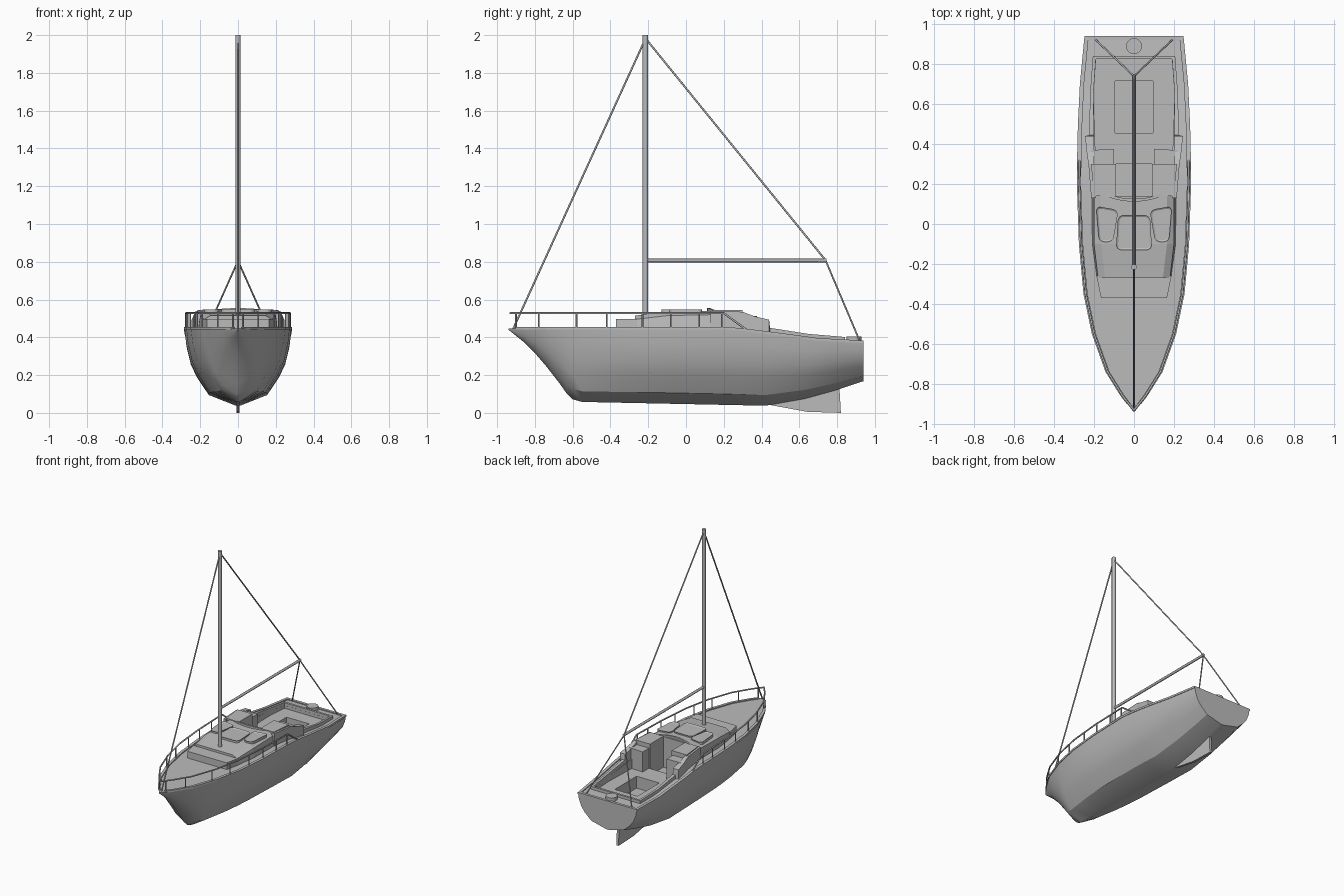
import bpy, bmesh, math
from mathutils import Vector

if "Cube" in bpy.data.objects:
    bpy.data.objects.remove(bpy.data.objects["Cube"], do_unlink=True)

grey = bpy.data.materials.new("plain grey")
grey.use_nodes = True
grey.diffuse_color = (0.5, 0.5, 0.5, 1)
grey.node_tree.nodes["Principled BSDF"].inputs["Base Color"].default_value = (0.5, 0.5, 0.5, 1)


def finish(bm, name, smooth=None):
    bmesh.ops.recalc_face_normals(bm, faces=bm.faces)
    mesh = bpy.data.meshes.new(name)
    bm.to_mesh(mesh)
    bm.free()
    mesh.materials.append(grey)
    ob = bpy.data.objects.new(name, mesh)
    bpy.context.collection.objects.link(ob)
    if smooth:
        select(ob)
        bpy.ops.object.shade_smooth_by_angle(angle=math.radians(smooth))
    return ob


def select(ob):
    bpy.ops.object.select_all(action='DESELECT')
    ob.select_set(True)
    bpy.context.view_layer.objects.active = ob


def loft(name, rings, smooth=None):
    """Skin closed rings of equal length and cap both ends."""
    bm = bmesh.new()
    rows = [[bm.verts.new(p) for p in ring] for ring in rings]
    n = len(rows[0])
    for a, b in zip(rows, rows[1:]):
        for i in range(n):
            j = (i + 1) % n
            bm.faces.new((a[i], a[j], b[j], b[i]))
    bm.faces.new(rows[0])
    bm.faces.new(rows[-1])
    return finish(bm, name, smooth)


def prism(name, outline, z0, z1):
    return loft(name, [[(x, y, z) for x, y in outline] for z in (z0, z1)])


def mirrored(half):
    return half + [(-x, y) for x, y in reversed(half)]


def box(name, x0, x1, y0, y1, z0, z1):
    return prism(name, [(x0, y0), (x1, y0), (x1, y1), (x0, y1)], z0, z1)


def tube(name, points, r):
    cu = bpy.data.curves.new(name, 'CURVE')
    cu.dimensions = '3D'
    cu.bevel_depth = r
    cu.bevel_resolution = 2
    cu.use_fill_caps = True
    sp = cu.splines.new('POLY')
    sp.points.add(len(points) - 1)
    for p, co in zip(sp.points, points):
        p.co = (*co, 1)
    cu.materials.append(grey)
    ob = bpy.data.objects.new(name, cu)
    bpy.context.collection.objects.link(ob)
    return ob


def interp(table, y):
    for (y0, a), (y1, b) in zip(table, table[1:]):
        if y <= y1:
            return a + (b - a) * max(0, (y - y0) / (y1 - y0))
    return table[-1][1]


# Hull lines: half breadth, keel height and sheer height along y
BEAM = [(-.94, .003), (-.86, .065), (-.74, .14), (-.55, .208), (-.35, .25), (-.1, .273),
        (.2, .283), (.45, .28), (.7, .268), (.94, .245)]
KEEL = [(-.94, .44), (-.83, .352), (-.7, .2), (-.63, .1), (-.6, .072), (-.55, .058),
        (.42, .038), (.63, .075), (.8, .122), (.94, .168)]
SHEER = [(-.94, .447), (.2, .447), (.3, .44), (.5, .415), (.7, .388), (.94, .375)]
BOW = [(1, 1), (.9, .8), (.76, .56), (.6, .34), (.4, .145), (.03, 0)]
MID = [(1, 1), (.97, .8), (.89, .56), (.77, .38), (.55, .145), (.04, 0)]
STATIONS = [-.94, -.9, -.86, -.8, -.74, -.67, -.63, -.6, -.55, -.45, -.35, -.22, -.1, .05,
            .2, .3, .42, .52, .63, .7, .8, .94]


def section(y):
    b, k, s = (interp(t, y) for t in (BEAM, KEEL, SHEER))
    t = min(1, (y + .94) / .7)
    half = []
    for (xa, za), (xb, zb) in zip(BOW, MID):
        half.append((b * (xa + (xb - xa) * t), y, k + (s - k) * (za + (zb - za) * t)))
    return half + [(-x, yy, z) for x, yy, z in reversed(half)]


hull = loft("hull", [section(y) for y in STATIONS], 28)

# Cockpit, companionway and foot well are cut out of the hull
cutters = [
    prism("cockpit_cutter", mirrored([(.175, .16), (.195, .4), (.203, .65), (.19, .825)]), .36, .7),
    box("companionway_cutter", -.09, .09, .14, .3, .31, .7),
    box("foot_well_cutter", -.095, .095, .455, .715, .27, .7)]
for cutter in cutters:
    mod = hull.modifiers.new("cut", 'BOOLEAN')
    mod.object = cutter
    mod.solver = 'EXACT'
    select(hull)
    bpy.ops.object.modifier_apply(modifier=mod.name)
    bpy.data.objects.remove(cutter, do_unlink=True)

# Skeg under the stern
skeg = [(.4, .05), (.64, .006), (.82, 0), (.812, .14), (.6, .1)]
loft("skeg", [[(x, y, z) for y, z in skeg] for x in (-.009, .009)])

# Toe rails along the deck edge and a strip across the transom
for side, word in ((1, "left"), (-1, "right")):
    rings = []
    for y in STATIONS[1:]:
        b, s = interp(BEAM, y), interp(SHEER, y)
        rings.append([(side * x, y, z) for x, z in
                      ((b + .003, s - .006), (b + .003, s + .008), (b - .018, s + .008), (b - .018, s - .006))])
    loft(word + "_toe_rail", rings)
box("transom_strip", -.24, .24, .92, .94, .37, .383)

# Cabin trunk with a low step in front
prism("cabin_front_step", mirrored([(.165, -.37), (.188, -.26)]), .43, .498)
loft("cabin_trunk", [[(b, y, .42), (t, y, z - .02), (t - .035, y, z), (-t + .035, y, z), (-t, y, z - .02), (-b, y, .42)]
                     for y, b, t, z in ((-.27, .188, .18, .515), (-.1, .212, .2, .535), (.14, .214, .2, .54))])

# Curved lip over the companionway
rings = []
for i in range(13):
    x = -.2 + .4 * i / 12
    y = .118 + .055 * (x / .2) ** 2
    z = .555 - .02 * (x / .2) ** 2
    rings.append([(x, y - .006, .51), (x, y - .006, z), (x, y + .008, z), (x, y + .008, .51)])
loft("roof_lip", rings, 30)


# Roof hatches: rounded plates with a sunken pane
def hatch(name, outline):
    bm = bmesh.new()
    bm.faces.new([bm.verts.new((x, y, .528)) for x, y in outline])
    bmesh.ops.bevel(bm, geom=bm.verts[:], offset=.028, segments=4, profile=.5, affect='VERTICES')
    top = bmesh.ops.extrude_face_region(bm, geom=bm.faces[:])["geom"]
    bmesh.ops.translate(bm, verts=[v for v in top if isinstance(v, bmesh.types.BMVert)], vec=(0, 0, .02))
    face = [f for f in top if isinstance(f, bmesh.types.BMFace)]
    bmesh.ops.recalc_face_normals(bm, faces=bm.faces)
    bmesh.ops.inset_region(bm, faces=face, thickness=.009)
    bmesh.ops.translate(bm, verts=face[0].verts, vec=(0, 0, -.006))
    finish(bm, name)


hatch("centre_hatch", [(-.09, -.13), (.09, -.13), (.08, .045), (-.08, .045)][::1])
for side, word in ((1, "left"), (-1, "right")):
    hatch(word + "_hatch", [(side * x, y) for x, y in ((.105, -.09), (.175, -.09), (.19, .09), (.078, .07))][::side])

    # Blocks beside the companionway, stepping down aft
    prism(word + "_bulkhead_block", [(side * x, y) for x, y in
          ((.09, .14), (.2, .14), (.215, .3), (.09, .3))], .35, .545)
    prism(word + "_bulkhead_step", [(side * x, y) for x, y in
          ((.1, .29), (.215, .29), (.215, .37), (.1, .375))], .35, .512)

    # Coaming: tall wing forward, low rim further aft
    rings = []
    for y, xi, xo, z in ((.13, .19, .214, .54), (.3, .2, .228, .535), (.36, .2, .237, .512), (.44, .2, .245, .493),
                         (.445, .2, .224, .45), (.65, .203, .22, .418), (.84, .19, .206, .402)):
        rings.append([(side * x, y, h) for x, h in ((xo, .36), (xo, z), (xi, z), (xi, .36))])
    loft(word + "_coaming", rings)

    # Guard rail, sloping to the deck at its after end
    def edge(y):
        return side * max(0, interp(BEAM, y) - .008)
    ys = [y for y in STATIONS if -.93 < y < .2]
    path = [(0, -.932, .528)] + [(edge(y), y, .528) for y in ys] + [(edge(.2), .2, .528), (edge(.32), .32, .44)]
    tube(word + "_guard_rail", path, .0055)
    for y in (-.9, -.78, -.58, -.42, -.23, -.08, .07, .19):
        tube(word + "_rail_post", [(edge(y), y, .44), (edge(y), y, .528)], .0045)

    # Lower backstay leg
    tube(word + "_backstay_leg", [(0, .74, .805), (side * .19, .92, .38)], .0045)

# After coaming and rudder post cap
box("after_coaming", -.206, .206, .826, .842, .36, .402)
cap = [(.04 * math.cos(a), .89 + .04 * math.sin(a)) for a in (math.pi * 2 * i / 20 for i in range(20))]
prism("rudder_post_cap", cap, .36, .405)

# Mast, boom and stays
tube("mast", [(0, -.215, .44), (0, -.215, 2)], .0145)
tube("boom", [(0, -.21, .807), (0, .745, .807)], .0095)
tube("forestay", [(0, -.222, 1.965), (0, -.915, .445)], .005)
tube("backstay", [(0, -.208, 1.975), (0, .74, .807)], .005)
